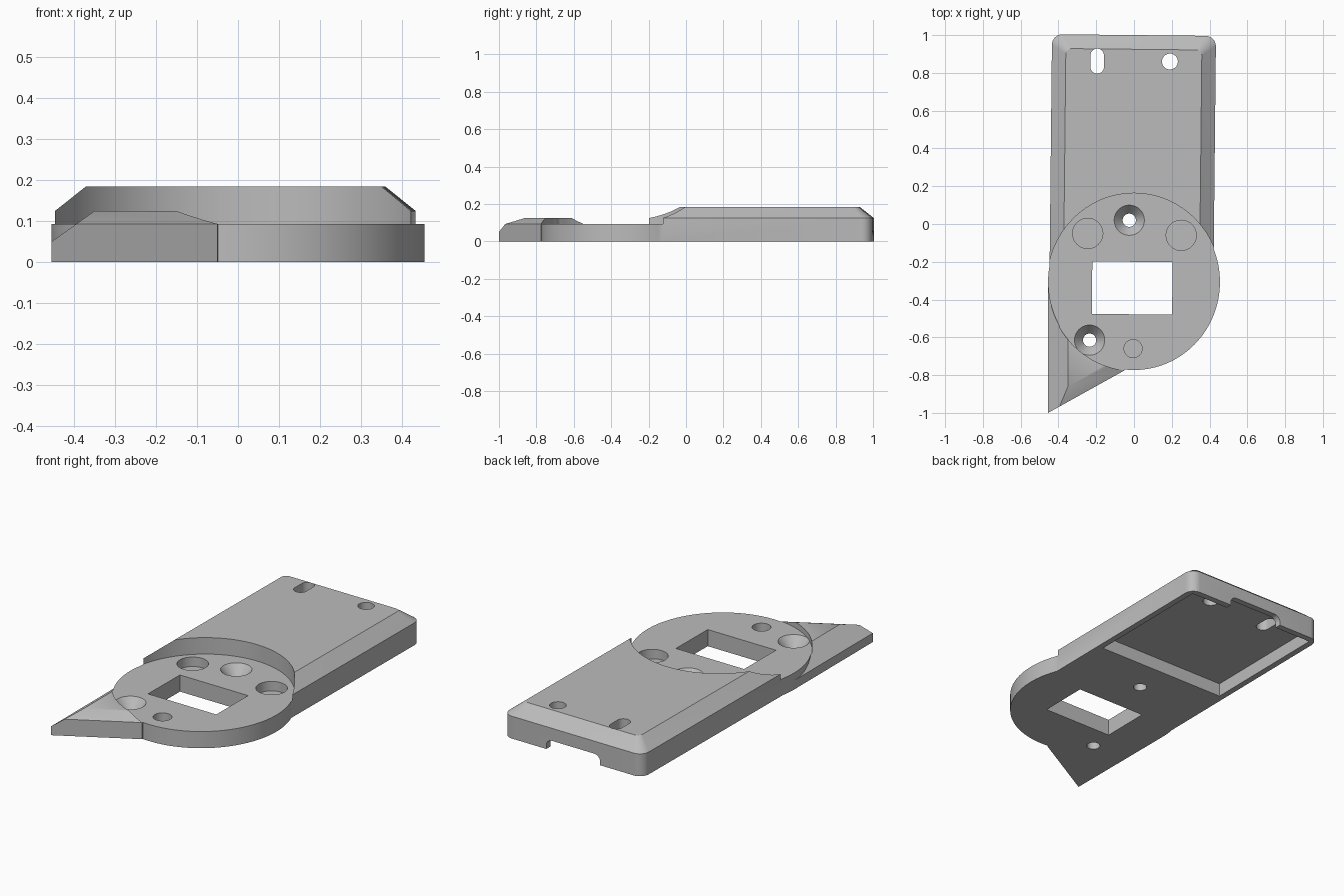
import bpy, bmesh
from math import sin, cos, pi, radians
from mathutils import Vector, Matrix

old = bpy.data.objects.get("Cube")
if old:
    bpy.data.objects.remove(old, do_unlink=True)

grey = bpy.data.materials.new("plain_grey")
grey.use_nodes = True
colour = (0.5, 0.5, 0.5, 1)
grey.diffuse_color = colour
grey.node_tree.nodes["Principled BSDF"].inputs["Base Color"].default_value = colour

TILT = (Matrix.Translation((0, 1, 0)) @ Matrix.Rotation(radians(-0.6), 4, 'Z')
        @ Matrix.Translation((0, -1, 0)))
DISC_Y, DISC_TOP = -0.307, 0.093


def add_object(name, bm):
    bmesh.ops.recalc_face_normals(bm, faces=bm.faces)
    mesh = bpy.data.meshes.new(name)
    bm.to_mesh(mesh)
    bm.free()
    mesh.materials.append(grey)
    obj = bpy.data.objects.new(name, mesh)
    bpy.context.collection.objects.link(obj)
    return obj


def loft(rings, tilt=False):
    """Solid through a stack of (outline, height) rings."""
    bm = bmesh.new()
    loops = [[bm.verts.new((x, y, z)) for x, y in pts] for pts, z in rings]
    for a, b in zip(loops, loops[1:]):
        for i in range(len(a)):
            j = (i + 1) % len(a)
            bm.faces.new((a[i], a[j], b[j], b[i]))
    bm.faces.new(loops[0][::-1])
    bm.faces.new(loops[-1])
    if tilt:
        bm.transform(TILT)
    return bm


def ellipse(x, y, rx, ry=None, n=40):
    ry = ry or rx
    return [(x + rx * cos(2 * pi * i / n), y + ry * sin(2 * pi * i / n)) for i in range(n)]


def rect(x0, x1, y0, y1):
    return [(x0, y0), (x1, y0), (x1, y1), (x0, y1)]


def body_outline(half, back, r):
    """Rectangle with square front corners and rounded back corners."""
    pts = [(-half, -0.3), (half, -0.3)]
    for side, start in ((1, 0), (-1, pi / 2)):
        for i in range(9):
            t = start + i * pi / 16
            pts.append((side * (half - r) + r * cos(t), back - r + r * sin(t)))
    return pts


def combine(target, bm, operation, name="cutter"):
    tool = add_object(name, bm)
    tool.hide_render = True
    mod = target.modifiers.new(name, 'BOOLEAN')
    mod.operation, mod.solver, mod.object = operation, 'EXACT', tool
    bpy.context.view_layer.update()
    graph = bpy.context.evaluated_depsgraph_get()
    mesh = bpy.data.meshes.new_from_object(target.evaluated_get(graph))
    target.modifiers.clear()
    target.data = mesh
    bpy.data.objects.remove(tool, do_unlink=True)


# Raised body with chamfered shoulders
low, high = body_outline(0.434, 1.0, 0.055), body_outline(0.36, 0.925, 0.03)
plate = add_object("mounting_plate", loft([(low, 0), (low, 0.125), (high, 0.185)], True))

# Round base, left tall so the recess trims it
disc = ellipse(0, DISC_Y, 0.455, 0.466, 128)
combine(plate, loft([(disc, 0), (disc, 0.11)]), 'UNION', "round_base")

# Pointed fin with a sloped outer side and a chamfered front edge
foot = [(-0.455, -1), (-0.05, -0.775), (0, -0.4), (-0.3, -0.3), (-0.4549, -0.3)]
fin = loft([(foot, 0), (foot, 0.125)])
for point, normal in (((-0.455, 0, 0.05), (-0.075, 0, 0.105)),
                      ((-0.455, -1, DISC_TOP), (0.0156, -0.028, 0.07))):
    bmesh.ops.bisect_plane(fin, geom=fin.verts[:] + fin.edges[:] + fin.faces[:],
                           plane_co=Vector(point), plane_no=Vector(normal).normalized(),
                           clear_outer=True)
    bmesh.ops.holes_fill(fin, edges=[e for e in fin.edges if e.is_boundary], sides=0)
combine(plate, fin, 'UNION', "fin")

# Round recess above the base
recess = ellipse(0, DISC_Y, 0.459, 0.47, 128)
combine(plate, loft([(recess, DISC_TOP), (recess, 0.5)]), 'DIFFERENCE')

# Rectangular window
window = rect(-0.208, 0.217, -0.478, -0.2)
combine(plate, loft([(window, -0.1), (window, 0.3)], True), 'DIFFERENCE')

# Countersunk screw holes
for x, y in ((-0.025, 0.02), (-0.235, -0.615)):
    shaft, rim = ellipse(x, y, 0.035), ellipse(x, y, 0.08)
    combine(plate, loft([(shaft, -0.1), (shaft, 0.04), (rim, DISC_TOP), (rim, 0.12)]),
            'DIFFERENCE')

# Blind round pockets
for x, y, r in ((-0.245, -0.05, 0.08), (0.25, -0.06, 0.08), (-0.005, -0.66, 0.048)):
    ring = ellipse(x, y, r)
    combine(plate, loft([(ring, 0.04), (ring, 0.12)]), 'DIFFERENCE')

# Hollow underside
hollow = rect(-0.4, 0.4, 0.215, 0.965)
combine(plate, loft([(hollow, -0.1), (hollow, 0.075)], True), 'DIFFERENCE')

# Back slot and round hole
slot = [(x, y + (0.03 if y > 0.862 else -0.03)) for x, y in ellipse(-0.195, 0.862, 0.036, n=42)]
for ring in (slot, ellipse(0.19, 0.86, 0.042)):
    combine(plate, loft([(ring, 0.02), (ring, 0.3)]), 'DIFFERENCE')

# Rounded cable notch in the back wall
gap = rect(-0.17, 0.165, 0.93, 1.1)
notch = loft([(gap, -0.1), (gap, 0.055)])
tops = [e for e in notch.edges if all(v.co.z > 0 for v in e.verts)
        and abs(e.verts[0].co.x - e.verts[1].co.x) < 0.01]
bmesh.ops.bevel(notch, geom=tops, offset=0.035, segments=6, profile=0.5, affect='EDGES')
combine(plate, notch, 'DIFFERENCE')

# Smooth the round walls, keep the edges crisp
bpy.ops.object.select_all(action='DESELECT')
plate.select_set(True)
bpy.context.view_layer.objects.active = plate
bpy.ops.object.shade_smooth_by_angle(angle=radians(25))
